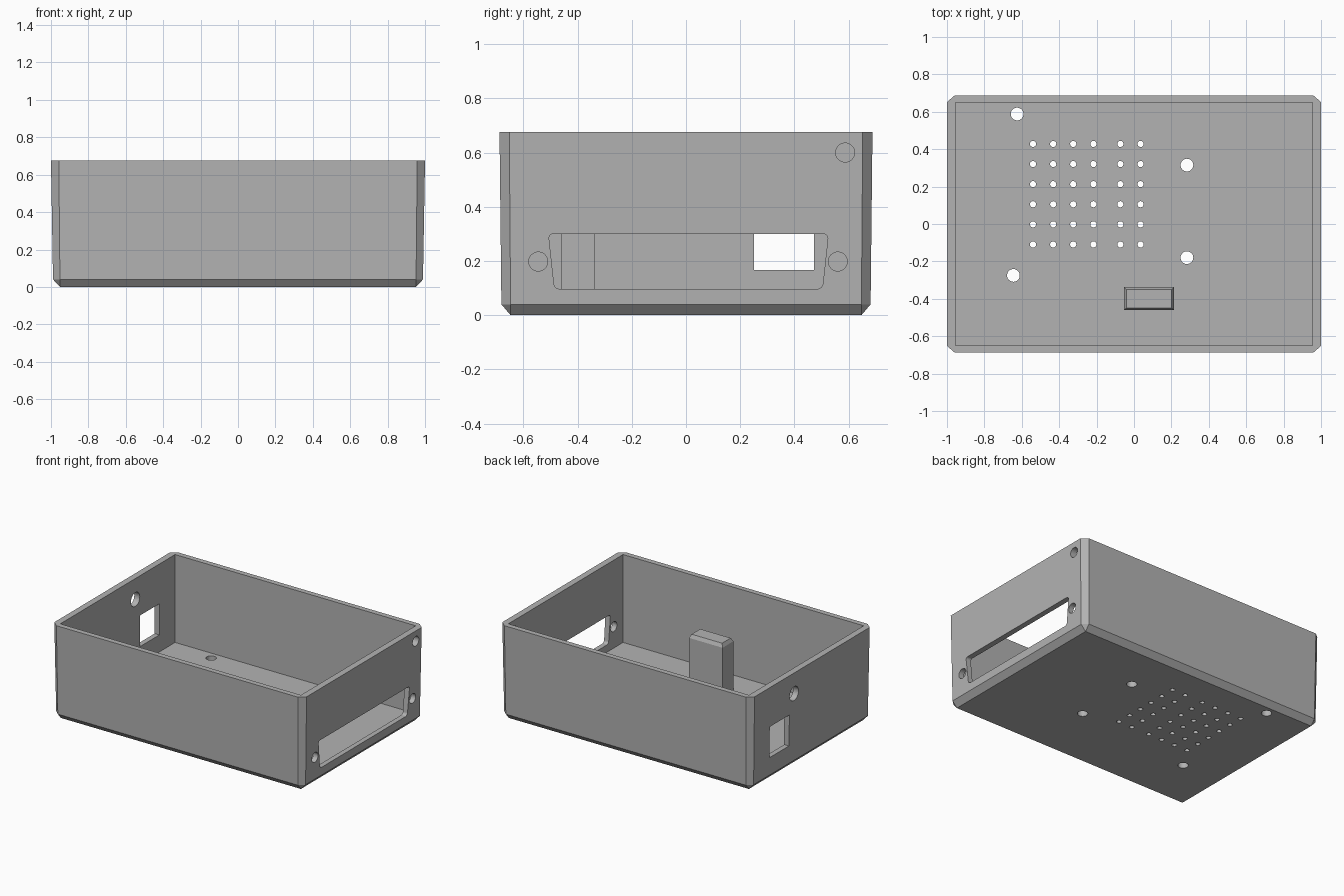
import bpy, bmesh, math
from mathutils import Matrix, Vector

if "Cube" in bpy.data.objects:
    bpy.data.objects.remove(bpy.data.objects["Cube"])

grey = bpy.data.materials.new("plain grey")
grey.diffuse_color = (0.45, 0.45, 0.45, 1)
grey.use_nodes = True
grey.node_tree.nodes["Principled BSDF"].inputs["Base Color"].default_value = grey.diffuse_color


def make_object(name, bm):
    bmesh.ops.recalc_face_normals(bm, faces=bm.faces)
    mesh = bpy.data.meshes.new(name)
    bm.to_mesh(mesh)
    bm.free()
    mesh.materials.append(grey)
    ob = bpy.data.objects.new(name, mesh)
    bpy.context.collection.objects.link(ob)
    return ob


def ring(bm, x, y, z, chamfer=None):
    """Rectangle, or octagon whose corners are cut back to chamfer (x, y)."""
    pts = []
    for sx, sy in ((1, 1), (-1, 1), (-1, -1), (1, -1)):
        if chamfer:
            pair = [(sx * x, sy * chamfer[1]), (sx * chamfer[0], sy * y)]
            pts += pair if sx * sy > 0 else pair[::-1]
        else:
            pts.append((sx * x, sy * y))
    return [bm.verts.new((px, py, z)) for px, py in pts]


def bridge(bm, a, b):
    for i in range(len(a)):
        j = (i + 1) % len(a)
        bm.faces.new((a[i], a[j], b[j], b[i]))


def box(bm, x0, x1, y0, y1, z0, z1):
    m = Matrix.Translation(((x0 + x1) / 2, (y0 + y1) / 2, (z0 + z1) / 2))
    m = m @ Matrix.Diagonal((x1 - x0, y1 - y0, z1 - z0, 1))
    return bmesh.ops.create_cube(bm, size=1, matrix=m)["verts"]


def drill(bm, centre, radius, depth, along_x=False, sides=32):
    m = Matrix.Translation(centre)
    if along_x:
        m = m @ Matrix.Rotation(math.pi / 2, 4, 'Y')
    bmesh.ops.create_cone(bm, cap_ends=True, segments=sides, radius1=radius,
                          radius2=radius, depth=depth, matrix=m)


# Outer shell: slightly drafted walls, cut corners, chamfered base
TOP, FLOOR = 0.675, 0.045
bm = bmesh.new()
rim = ring(bm, 1.0, 0.688, TOP, (0.958, 0.652))
low = ring(bm, 0.989, 0.681, 0.04, (0.952, 0.647))
base = ring(bm, 0.952, 0.647, 0.0)
bridge(bm, rim, low)
bm.faces.new(base)
for i in range(4):
    j = (i + 1) % 4
    bm.faces.new((low[2 * i], low[2 * i + 1], base[i]))
    bm.faces.new((low[2 * i + 1], low[2 * j], base[j], base[i]))
bm.faces.new(rim)
case = make_object("open_case", bm)

# Cavity
bm = bmesh.new()
box(bm, -0.954, 0.954, -0.65, 0.65, FLOOR, 1.0)
cavity = make_object("cavity_cutter", bm)

# Openings in the floor and both end walls
bm = bmesh.new()
# connector slot in the right wall, narrower below, with rounded corners
slot = box(bm, 0.9, 1.1, -0.507, 0.525, 0.097, 0.30)
for v in slot:
    if v.co.z < 0.2:
        v.co.y -= math.copysign(0.022, v.co.y)
edges = {e for v in slot for e in v.link_edges
         if abs(e.verts[0].co.x - e.verts[1].co.x) > 0.1}
bmesh.ops.bevel(bm, geom=list(edges), offset=0.018, segments=4,
                profile=0.5, affect='EDGES')
# round holes in the right wall
for y, z in ((-0.545, 0.198), (0.56, 0.198), (0.587, 0.60)):
    drill(bm, (1.0, y, z), 0.035, 0.2, True)
# square and round holes in the left wall
box(bm, -1.1, -0.9, 0.25, 0.472, 0.167, 0.39)
drill(bm, (-1.0, 0.20, 0.525), 0.05, 0.2, True)
# vent grid
for x in (-0.54, -0.432, -0.325, -0.217, -0.073, 0.035):
    for row in range(6):
        drill(bm, (x, 0.428 - 0.1075 * row, 0.02), 0.0165, 0.2, sides=20)
# mounting holes
for x, y in ((-0.625, 0.588), (0.283, 0.315), (0.283, -0.18), (-0.645, -0.275)):
    drill(bm, (x, y, 0.02), 0.034, 0.2)
holes = make_object("hole_cutter", bm)

# Apply the cuts
for cutter in (cavity, holes):
    mod = case.modifiers.new("cut", 'BOOLEAN')
    mod.operation = 'DIFFERENCE'
    mod.solver = 'EXACT'
    mod.object = cutter
    cutter.hide_render = True
bpy.context.view_layer.objects.active = case
case.select_set(True)
for name in [m.name for m in case.modifiers]:
    bpy.ops.object.modifier_apply(modifier=name) if name in case.modifiers else None
for cutter in (cavity, holes):
    bpy.data.objects.remove(cutter, do_unlink=True)

# Support post standing on the floor, with a chamfered top
bm = bmesh.new()
layers = [ring(bm, hx, hy, z) for hx, hy, z in
          ((0.133, 0.061, FLOOR - 0.01), (0.133, 0.061, 0.395), (0.121, 0.049, 0.42))]
bridge(bm, layers[0], layers[1])
bridge(bm, layers[1], layers[2])
bm.faces.new(layers[0])
bm.faces.new(layers[2])
bmesh.ops.translate(bm, verts=bm.verts, vec=Vector((0.08, -0.399, 0)))
make_object("support_post", bm)
